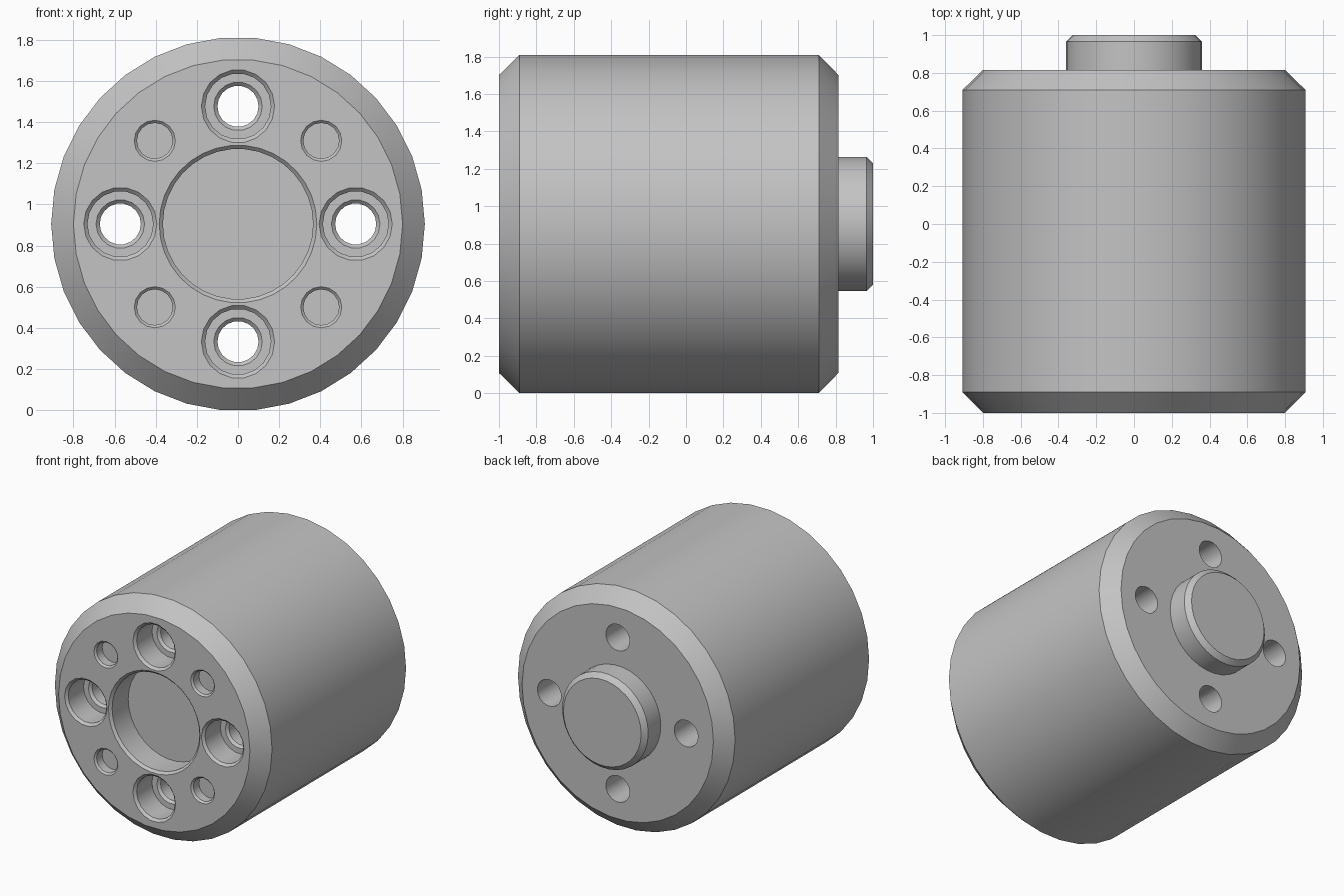
import bpy, bmesh, math

if "Cube" in bpy.data.objects:
    bpy.data.objects.remove(bpy.data.objects["Cube"], do_unlink=True)

AXIS_Z = 0.905
grey = bpy.data.materials.new("plain_grey")
grey.use_nodes = True
COLOUR = (0.55, 0.55, 0.55, 1)
grey.diffuse_color = COLOUR
grey.node_tree.nodes["Principled BSDF"].inputs["Base Color"].default_value = COLOUR


def lathe(name, profile, sides, x=0, z=AXIS_Z):
    """Closed solid turned about the y direction from (radius, y) points."""
    bm = bmesh.new()
    rings = []
    for r, y in profile:
        ring = []
        for i in range(sides):
            a = 2 * math.pi * i / sides
            ring.append(bm.verts.new((x + r * math.cos(a), y, z + r * math.sin(a))))
        rings.append(ring)
    for a, b in zip(rings, rings[1:]):
        for i in range(sides):
            j = (i + 1) % sides
            bm.faces.new((a[i], a[j], b[j], b[i]))
    bm.faces.new(rings[0])
    bm.faces.new(rings[-1])
    bmesh.ops.recalc_face_normals(bm, faces=bm.faces)
    mesh = bpy.data.meshes.new(name)
    bm.to_mesh(mesh)
    bm.free()
    mesh.materials.append(grey)
    obj = bpy.data.objects.new(name, mesh)
    bpy.context.collection.objects.link(obj)
    return obj


# Chamfered cylinder with the locating boss on its back
body = lathe("cylinder_body", [(0.8, -1), (0.908, -0.89), (0.908, 0.71), (0.8, 0.815),
                               (0.36, 0.815), (0.36, 0.965), (0.325, 1)], 34)

# Central recess in the front
cutters = [lathe("recess_cutter", [(0.383, -1.1), (0.383, -1), (0.365, -0.982),
                                   (0.365, -0.79)], 34)]

# Four counterbored through holes and four shallow blind holes between them
for k in range(4):
    a = k * math.pi / 2
    cutters.append(lathe("bolt_hole_cutter",
                         [(0.178, -1.1), (0.178, -1), (0.16, -0.982), (0.16, -0.8),
                          (0.118, -0.8), (0.1, -0.782), (0.1, 0.9)], 18,
                         0.572 * math.cos(a), AXIS_Z + 0.572 * math.sin(a)))
    a += math.pi / 4
    cutters.append(lathe("pin_hole_cutter",
                         [(0.1, -1.1), (0.1, -1), (0.087, -0.987), (0.087, -0.92)], 16,
                         0.572 * math.cos(a), AXIS_Z + 0.572 * math.sin(a)))

bpy.context.view_layer.objects.active = body
for cutter in cutters:
    mod = body.modifiers.new("hole", 'BOOLEAN')
    mod.operation = 'DIFFERENCE'
    mod.solver = 'EXACT'
    mod.object = cutter
    bpy.ops.object.modifier_apply(modifier=mod.name)
    bpy.data.objects.remove(cutter, do_unlink=True)

# Smooth round walls, crisp chamfers
bpy.ops.object.select_all(action='DESELECT')
body.select_set(True)
bpy.ops.object.shade_smooth_by_angle(angle=math.radians(30))
